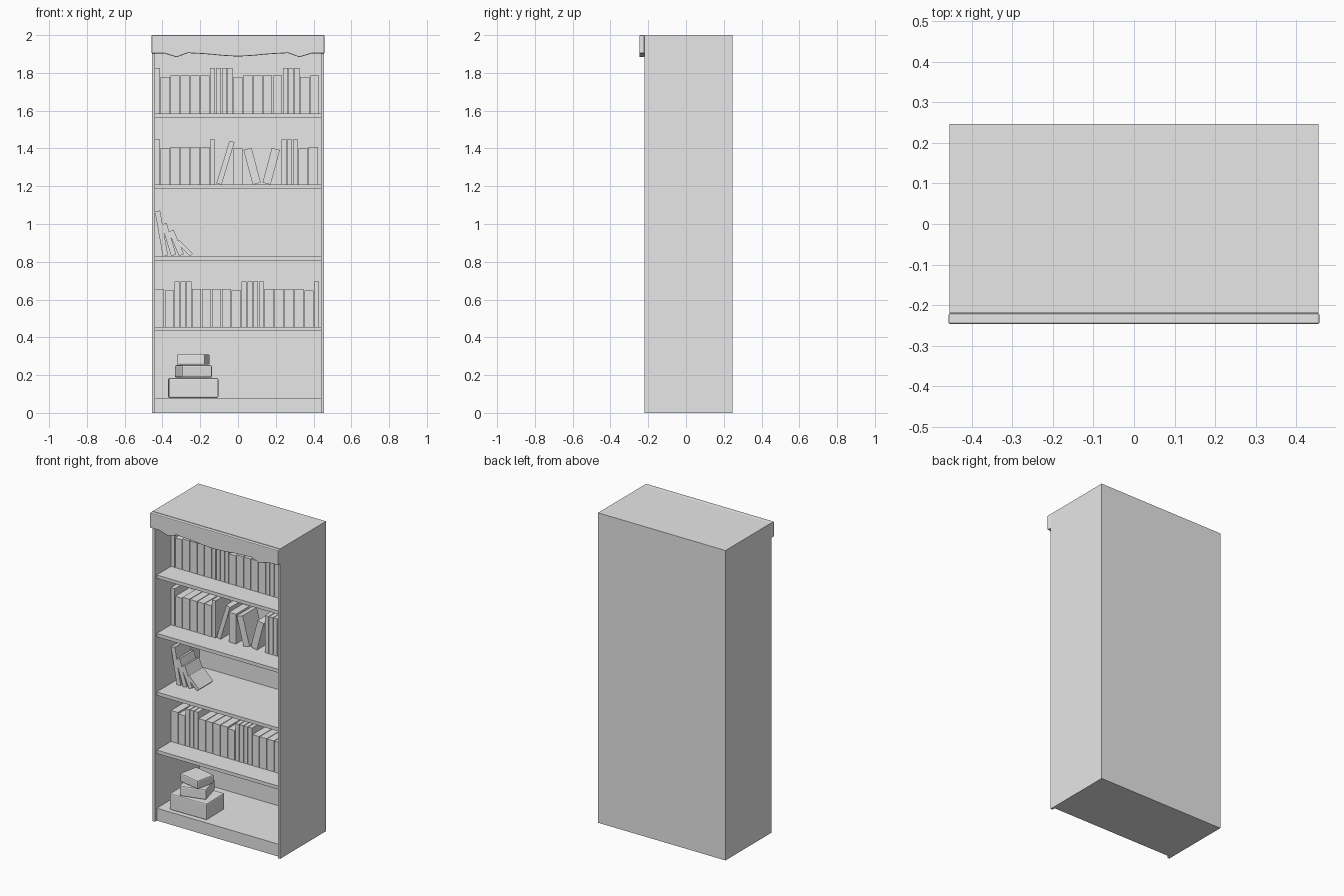
import bpy, bmesh
from math import radians
from mathutils import Matrix, Vector

cube = bpy.data.objects.get("Cube")
if cube:
    bpy.data.objects.remove(cube, do_unlink=True)

grey = bpy.data.materials.new("plain_grey")
grey.use_nodes = True
grey.diffuse_color = (0.8, 0.8, 0.8, 1)
grey.node_tree.nodes["Principled BSDF"].inputs["Base Color"].default_value = (0.8, 0.8, 0.8, 1)


def finish(name, bm, bevel=0):
    bmesh.ops.recalc_face_normals(bm, faces=bm.faces)
    mesh = bpy.data.meshes.new(name)
    bm.to_mesh(mesh)
    bm.free()
    mesh.materials.append(grey)
    obj = bpy.data.objects.new(name, mesh)
    bpy.context.collection.objects.link(obj)
    if bevel:
        mod = obj.modifiers.new("rounded_edges", "BEVEL")
        mod.width = bevel
        mod.segments = 2
    return obj


def add_box(bm, x, y, z):
    """Add a box given its (low, high) range on each axis."""
    size = [b - a for a, b in (x, y, z)]
    mid = [(a + b) / 2 for a, b in (x, y, z)]
    m = Matrix.Translation(mid) @ Matrix.Diagonal((*size, 1))
    return bmesh.ops.create_cube(bm, size=1, matrix=m)["verts"]


def box(name, x, y, z):
    bm = bmesh.new()
    add_box(bm, x, y, z)
    return finish(name, bm)


# Carcass
HALF, INNER = 0.455, 0.44
FRONT, BACK, LIP = -0.22, 0.247, -0.2
for side, s in (("left", 1), ("right", -1)):
    box(side + "_side_panel", sorted((s * INNER, s * HALF)), (FRONT, BACK), (0, 2))
box("back_panel", (-INNER, INNER), (0.235, BACK), (0, 2))
box("top_panel", (-INNER, INNER), (FRONT, 0.235), (1.98, 2))
box("base", (-INNER, INNER), (LIP, 0.235), (0, 0.08))
SHELVES = (0.455, 0.83, 1.208, 1.585)
for i, top in enumerate(SHELVES):
    box(f"shelf_{i + 1}", (-INNER, INNER), (LIP, 0.235), (top - 0.022, top))

# Wavy valance across the front
half = [(0, 1.887), (0.07, 1.89), (0.15, 1.898), (0.265, 1.905),
        (0.325, 1.883), (0.39, 1.903), (0.458, 1.903), (0.458, 2)]
outline = half + [(-x, z) for x, z in reversed(half[1:])]
bm = bmesh.new()
face = bm.faces.new([bm.verts.new((x, FRONT, z)) for x, z in outline])
new = bmesh.ops.extrude_face_region(bm, geom=[face])["geom"]
bmesh.ops.translate(bm, vec=(0, -0.027, 0),
                    verts=[v for v in new if isinstance(v, bmesh.types.BMVert)])
if face.is_valid and len(face.edges[0].link_faces) == 1:
    bm.faces.new([v for v in reversed(face.verts)])
finish("valance", bm, bevel=0.005)

# Book kinds: pitch, height, depth
KINDS = {"T": (0.0305, 0.24, 0.155), "S": (0.0525, 0.2, 0.14), "s": (0.0525, 0.192, 0.14)}
BOOK_Y = -0.055


def add_row(bm, x, shelf, pattern):
    for kind in pattern:
        pitch, height, depth = KINDS[kind]
        add_box(bm, (x, x + pitch - 0.004), (BOOK_Y, BOOK_Y + depth), (shelf, shelf + height))
        x += pitch


def add_leaning(bm, left, shelf, width, height, angle):
    """A tilted book whose lowest corner rests on the shelf."""
    verts = add_box(bm, (0, width), (BOOK_Y, BOOK_Y + 0.145), (0, height))
    bmesh.ops.rotate(bm, verts=verts, matrix=Matrix.Rotation(radians(angle), 3, "Y"))
    low_x = min(v.co.x for v in verts)
    low_z = min(v.co.z for v in verts)
    bmesh.ops.translate(bm, verts=verts, vec=Vector((left - low_x, 0, shelf - low_z)))


# Upright and leaning books, one object per shelf
rows = (
    [(-INNER, "SsTTTSSSSsTTTTSSSSsT")],
    [],
    [(-INNER, "TsSSSST"), (-0.025, "s"), (0.23, "TTTsS")],
    [(-INNER, "TsSSSSTTTTsSSSSTTTsS")],
)
leaning = (
    [],
    [(-0.44, 0.028, 0.24, -10), (-0.405, 0.028, 0.175, -17),
     (-0.367, 0.028, 0.14, -23), (-0.325, 0.02, 0.1, -45)],
    [(-0.114, 0.028, 0.235, 17), (0.029, 0.044, 0.19, -15), (0.13, 0.044, 0.19, 15)],
    [],
)
for i, shelf in enumerate(SHELVES):
    bm = bmesh.new()
    for x, pattern in rows[i]:
        add_row(bm, x, shelf, pattern)
    for left, width, height, angle in leaning[i]:
        add_leaning(bm, left, shelf, width, height, angle)
    finish(f"books_shelf_{i + 1}", bm)

# Stack of thick books on the base
stack = (("large", -0.237, 0.262, 0.185, 0.08, 0.185, 1),
         ("middle", -0.236, 0.165, 0.15, 0.187, 0.253, 15),
         ("small", -0.237, 0.152, 0.13, 0.255, 0.31, -12))
for name, x, w, d, low, high, angle in stack:
    obj = box(name + "_stacked_book", (-w / 2, w / 2), (-d / 2, d / 2), (low, high))
    obj.location = (x, -0.08, 0)
    obj.rotation_euler.z = radians(angle)
    mod = obj.modifiers.new("rounded_edges", "BEVEL")
    mod.width = 0.007
    mod.segments = 2
